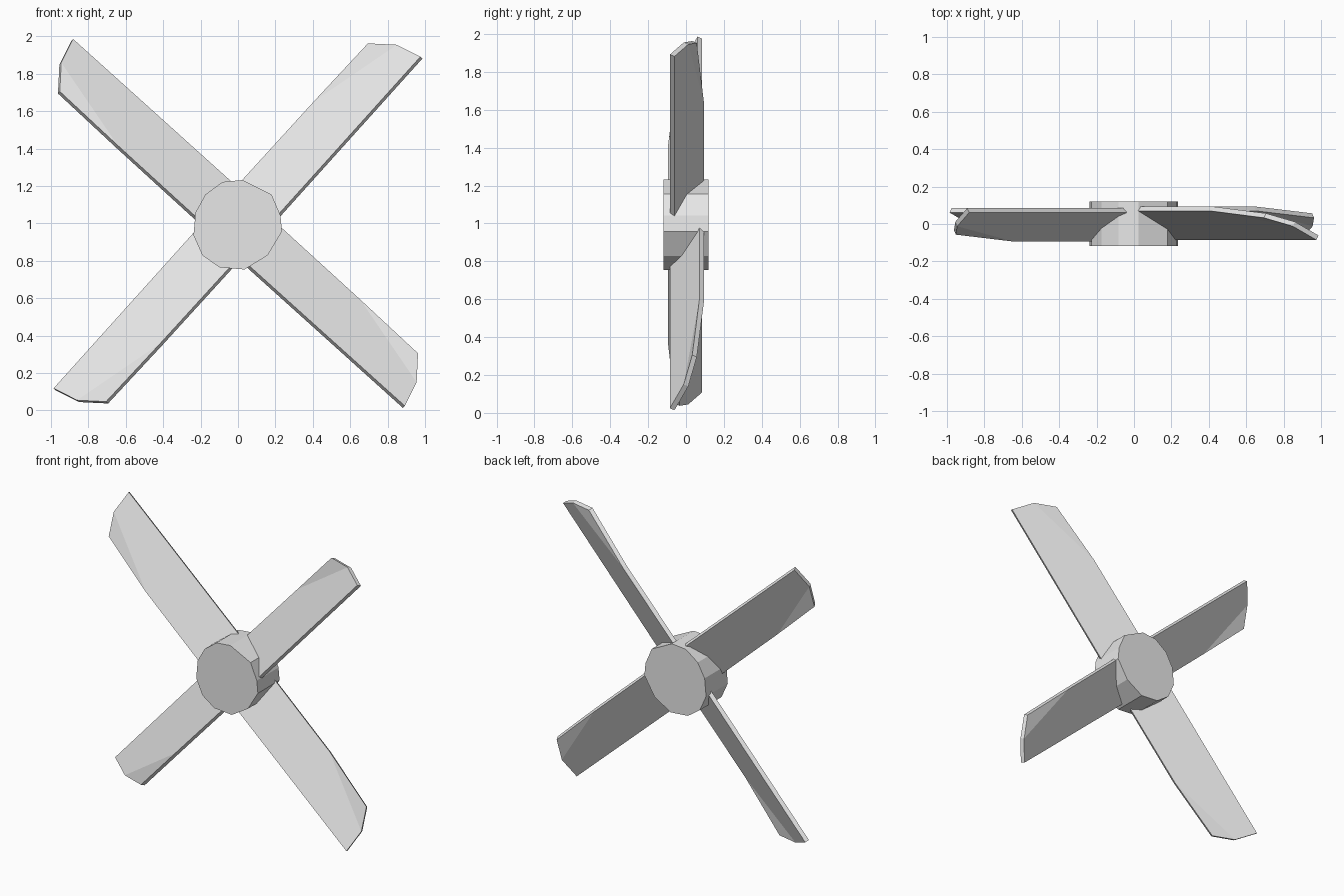
import bpy
import bmesh
from math import radians
from mathutils import Matrix, Vector

cube = bpy.data.objects.get("Cube")
if cube:
    bpy.data.objects.remove(cube, do_unlink=True)

grey = bpy.data.materials.new("light grey")
grey.use_nodes = True
colour = (0.8, 0.8, 0.8, 1)
grey.diffuse_color = colour
grey.node_tree.nodes["Principled BSDF"].inputs["Base Color"].default_value = colour

CENTRE = Vector((0, 0, 1))


def solid(name, outline, offset, triangles, transform):
    """Closed slab: an outline and its offset copy, capped by the given faces."""
    bm = bmesh.new()
    near = [bm.verts.new(p) for p in outline]
    far = [bm.verts.new(Vector(p) + offset) for p in outline]
    for face in triangles:
        bm.faces.new([near[i] for i in face])
        bm.faces.new([far[i] for i in reversed(face)])
    count = len(outline)
    for i in range(count):
        j = (i + 1) % count
        bm.faces.new((near[j], near[i], far[i], far[j]))
    bm.transform(transform)
    bmesh.ops.recalc_face_normals(bm, faces=bm.faces)
    mesh = bpy.data.meshes.new(name)
    bm.to_mesh(mesh)
    bm.free()
    mesh.materials.append(grey)
    obj = bpy.data.objects.new(name, mesh)
    bpy.context.collection.objects.link(obj)
    return obj


# Hub: a slightly irregular twelve-sided drum
rim = [(.024, .232), (.179, .155), (.227, .043), (.235, -.043),
       (.158, -.171), (.035, -.246), (-.099, -.235), (-.19, -.171),
       (-.238, -.064), (-.227, .059), (-.174, .155), (-.083, .222)]
solid("hub", [(x, -.118, z) for x, z in rim], Vector((0, .238, 0)),
      [range(len(rim))], Matrix.Translation(CENTRE))

# Blade: x runs outward, z across the width, y is the pitch; the tip corner curls
blade = [(.16, -.085, -.128), (1.315, -.085, -.128), (1.278, -.012, .008),
         (1.18, .033, .128), (.757, .07, .135), (.16, .07, .139)]
thickness = Vector((0, .024, -.015))
faces = [(0, 1, 2, 4, 5), (2, 3, 4)]

# Blades on the left side pitch the opposite way, so every upper edge leans back
for name, angle, pitch in (("upper_left_blade", 48, 1), ("upper_right_blade", 138, -1),
                           ("lower_right_blade", 228, -1), ("lower_left_blade", -42, 1)):
    turn = Matrix.Rotation(radians(-angle), 4, "Y")
    flip = Matrix.Diagonal((1, pitch, 1, 1))
    solid(name, blade, thickness, faces, Matrix.Translation(CENTRE) @ turn @ flip)
